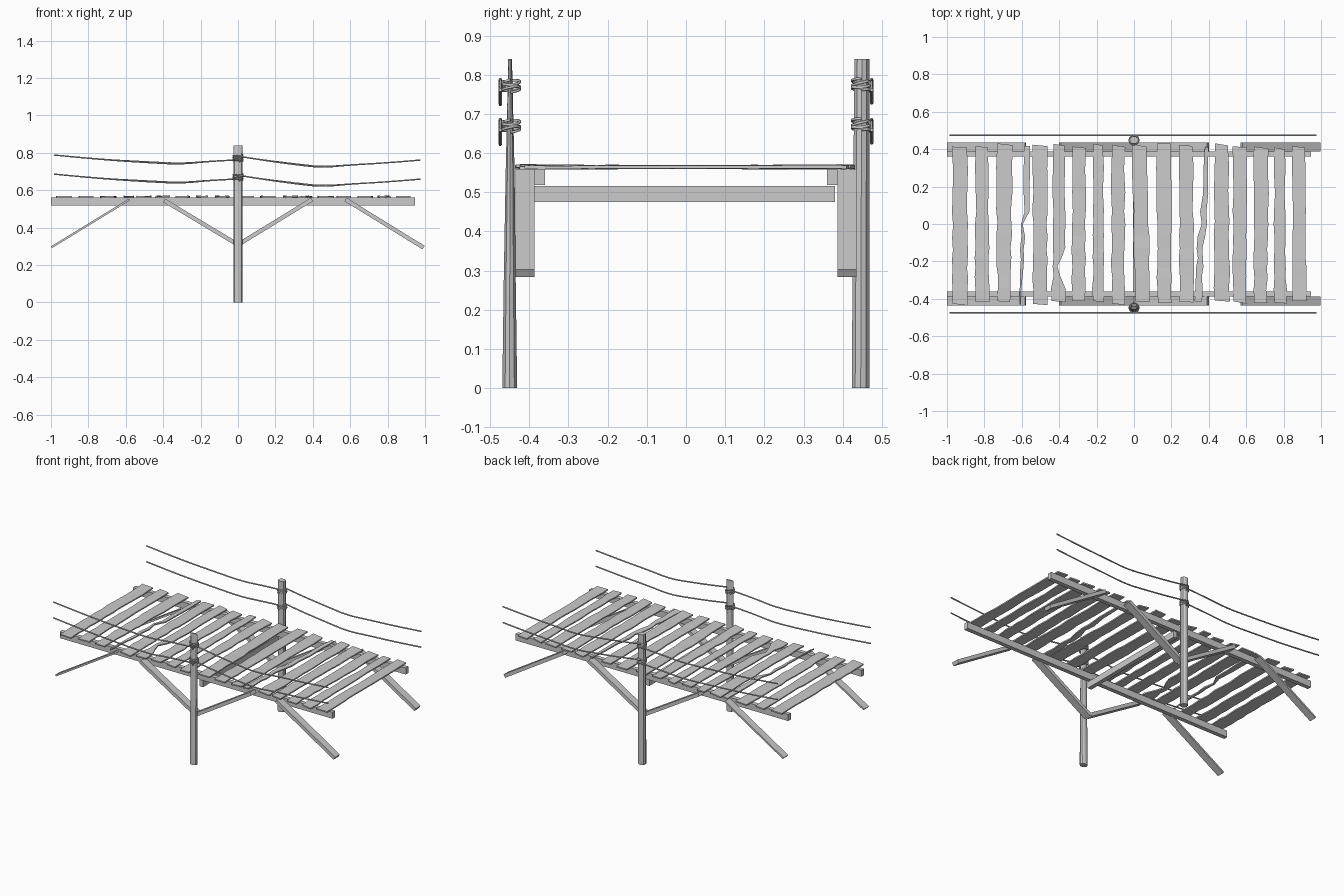
import bpy, bmesh, math, random
from mathutils import Vector

if "Cube" in bpy.data.objects:
    bpy.data.objects.remove(bpy.data.objects["Cube"])

random.seed(4)


def finish(name, bm, smooth=False):
    bmesh.ops.recalc_face_normals(bm, faces=bm.faces)
    me = bpy.data.meshes.new(name)
    bm.to_mesh(me)
    bm.free()
    ob = bpy.data.objects.new(name, me)
    bpy.context.collection.objects.link(ob)
    if smooth:
        for p in me.polygons:
            p.use_smooth = True
    return ob


def loft(name, rings, smooth=False):
    """Skin a list of closed rings and cap both ends."""
    bm = bmesh.new()
    vs = [[bm.verts.new(p) for p in r] for r in rings]
    n = len(rings[0])
    for a, b in zip(vs, vs[1:]):
        for i in range(n):
            j = (i + 1) % n
            bm.faces.new((a[i], a[j], b[j], b[i]))
    bm.faces.new(vs[0])
    bm.faces.new(vs[-1])
    return finish(name, bm, smooth)


def box(name, x0, x1, y0, y1, z0, z1):
    return loft(name, [[(x, y0, z0), (x, y1, z0), (x, y1, z1), (x, y0, z1)] for x in (x0, x1)])


def brace(name, a, b, y0, y1, t):
    """Board between two (x, z) points, thickness t, with square ends."""
    a, b = Vector(a), Vector(b)
    d = (b - a).normalized()
    n = Vector((-d.y, d.x)) * t / 2
    rings = []
    for c in (a, b):
        p, q = c + n, c - n
        rings.append([(p.x, y0, p.y), (p.x, y1, p.y), (q.x, y1, q.y), (q.x, y0, q.y)])
    return loft(name, rings)


def rope(name, pts, r, kind='NURBS'):
    cu = bpy.data.curves.new(name, 'CURVE')
    cu.dimensions = '3D'
    cu.bevel_depth = r
    cu.bevel_resolution = 1
    cu.use_fill_caps = True
    s = cu.splines.new(kind)
    s.points.add(len(pts) - 1)
    for p, c in zip(s.points, pts):
        p.co = (*c, 1)
    if kind == 'NURBS':
        s.order_u = 3
        s.use_endpoint_u = True
        s.resolution_u = 4
    ob = bpy.data.objects.new(name, cu)
    bpy.context.collection.objects.link(ob)


# Posts: (z, centre y, radius along y); the front one thins towards the top
def post(name, stations):
    rings = []
    for z, y, ry in stations:
        rings.append([(0.024 * math.cos(k * math.tau / 10), y + ry * math.sin(k * math.tau / 10), z)
                      for k in range(10)])
    ob = loft(name, rings, True)
    bpy.context.view_layer.objects.active = ob
    ob.select_set(True)
    bpy.ops.object.shade_smooth_by_angle()
    ob.select_set(False)


post("front_post", [(0, -0.45, 0.02), (0.28, -0.45, 0.016), (0.55, -0.449, 0.012), (0.84, -0.449, 0.005)])
post("back_post", [(0, 0.446, 0.024), (0.4, 0.447, 0.022), (0.84, 0.449, 0.02)])

# Stringers, braces and cross beam
for side, s in (("front", -1), ("back", 1)):
    ys = sorted((s * 0.36, s * 0.387))
    box(side + "_stringer", -1.0, 0.945, *ys, 0.518, 0.56)
    yb = sorted((s * 0.387, s * 0.435))
    brace(side + "_left_inner_brace", (-0.395, 0.545), (0.0, 0.308), *yb, 0.022)
    brace(side + "_right_inner_brace", (0.395, 0.55), (0.0, 0.308), *yb, 0.022)
    brace(side + "_left_outer_brace", (-0.58, 0.55), (-0.997, 0.295), *yb, 0.011)
    brace(side + "_right_outer_brace", (0.575, 0.55), (0.992, 0.293), *yb, 0.022)
box("cross_beam", -0.005, 0.022, -0.387, 0.38, 0.475, 0.516)

# Deck planks: left/right edge at the back end, then at the front end
PLANKS = [(-.97, -.89, -.97, -.89), (-.845, -.78, -.85, -.775), (-.735, -.65, -.73, -.66),
          (-.59, -.555, -.615, -.605), (-.54, -.465, -.54, -.465), (-.43, -.37, -.44, -.365),
          (-.33, -.26, -.33, -.26), (-.22, -.165, -.22, -.16), (-.12, -.05, -.12, -.05),
          (-.01, .07, .005, .085), (.12, .195, .125, .20), (.24, .315, .245, .32),
          (.375, .40, .325, .36), (.43, .505, .43, .51), (.53, .605, .53, .60),
          (.64, .72, .64, .71), (.75, .805, .75, .815), (.845, .915, .85, .92)]
ROWS = [0, .15, .3, .42, .5, .58, .66, .72, .78, .84, .92, 1]
# Damaged planks: row -> edges
DAMAGE = {3: {1: (-.59, -.555), 2: (-.59, -.56), 3: (-.585, -.56), 4: (-.605, -.595)},
          5: {7: (-.43, -.385), 8: (-.435, -.41), 9: (-.43, -.395)},
          12: {2: (.37, .397), 4: (.362, .39), 5: (.34, .38), 6: (.335, .365)}}
for k, (bl, br, fl, fr) in enumerate(PLANKS):
    back, front = 0.42 + random.uniform(-.012, .012), -0.42 + random.uniform(-.008, .012)
    twist = random.uniform(-.003, .003)
    rings = []
    for i, t in enumerate(ROWS):
        j = lambda: random.uniform(-.004, .004)
        l, r = DAMAGE.get(k, {}).get(i, (bl + (fl - bl) * t + j(), br + (fr - br) * t + j()))
        y = back + (front - back) * t
        e = .012 * random.random() if i in (0, len(ROWS) - 1) else 0
        z = 0.5645 + random.uniform(-.001, .001)
        w = twist * (1 - 2 * t)
        rings.append([(l, y, z - .004 - w), (r, y - e, z - .004 + w),
                      (r, y - e, z + .004 + w), (l, y, z + .004 - w)])
    loft("plank_%02d" % (k + 1), rings)

# Handrail ropes, and their coils round the posts
for side, s, dz in (("front", -1, 0), ("back", 1, .004)):
    for level, z0 in (("upper", 0.0), ("lower", -0.102)):
        y = s * 0.474
        left = [(-.985, .788), (-.75, .765), (-.5, .748 + dz), (-.3, .738 + dz), (-.15, .755), (.02, .763)]
        right = [(-.01, .784), (.1, .765), (.3, .737 + dz), (.45, .72 + dz), (.6, .735), (.8, .746), (.975, .761)]
        for part, pts in (("left", left), ("right", right)):
            rope("_".join((side, level, part, "rope")), [(x, y, z + z0) for x, z in pts], 0.0042)
        coil = []
        for i in range(57):
            a = i * math.tau / 14
            wob = .004 * math.sin(a * 1.3 + s)
            coil.append((.026 * math.cos(a), s * 0.448 + .0245 * math.sin(a),
                         .758 + z0 + .028 * i / 56 + wob))
        rope("_".join((side, level, "coil")), coil, 0.0035, 'POLY')
        rope("_".join((side, level, "loose_end")),
             [(.02, s * .465, .785 + z0), (.012, s * .475, .77 + z0), (.008, s * .473, .748 + z0)], .0035)
